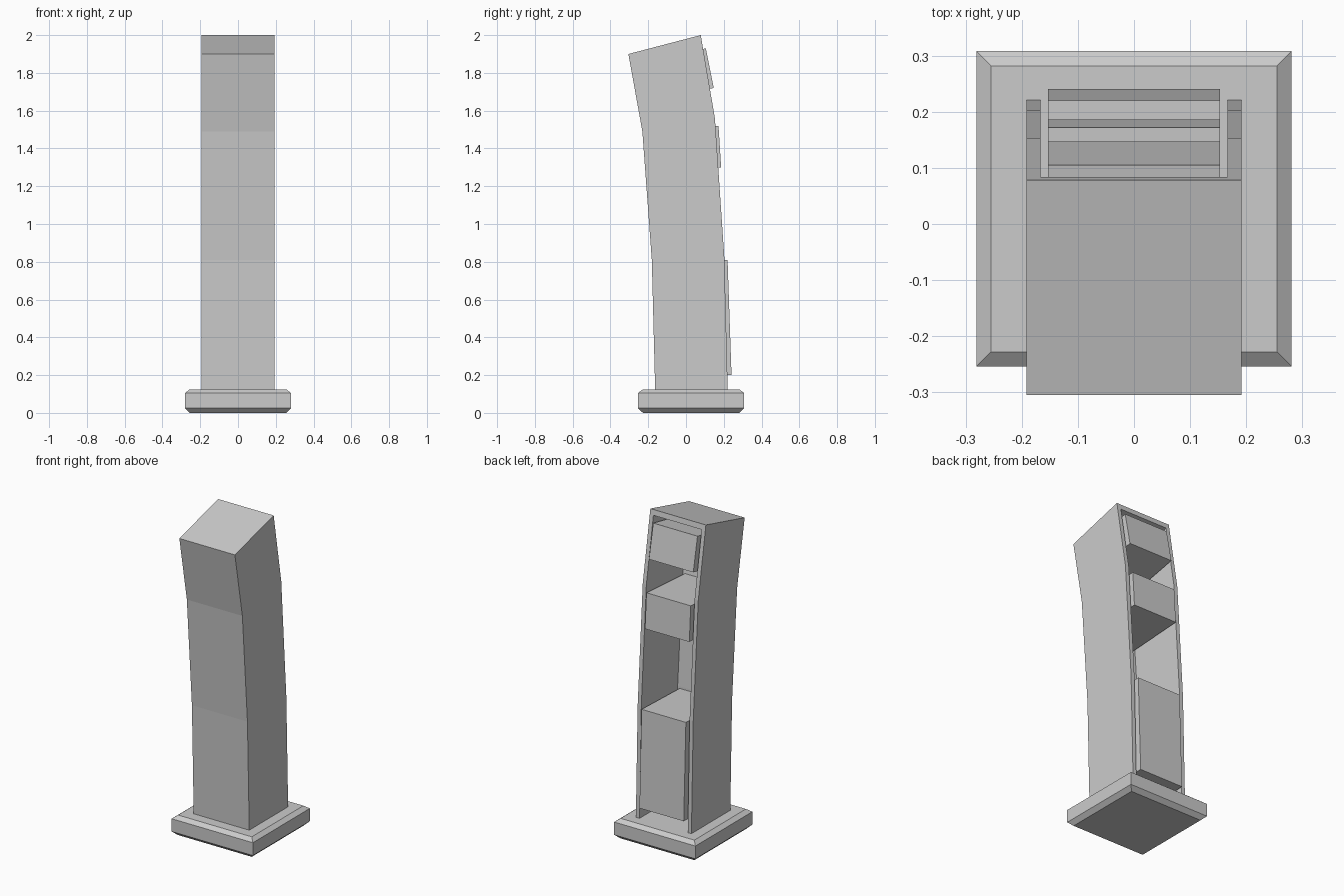
import bpy, bmesh
from mathutils import Vector

cube = bpy.data.objects.get("Cube")
if cube:
    bpy.data.objects.remove(cube, do_unlink=True)

grey = bpy.data.materials.new("light_grey")
grey.use_nodes = True
grey.diffuse_color = (0.6, 0.6, 0.6, 1)
grey.node_tree.nodes["Principled BSDF"].inputs["Base Color"].default_value = (0.6, 0.6, 0.6, 1)


def make_object(name, bm):
    bmesh.ops.recalc_face_normals(bm, faces=bm.faces)
    mesh = bpy.data.meshes.new(name)
    bm.to_mesh(mesh)
    bm.free()
    mesh.materials.append(grey)
    obj = bpy.data.objects.new(name, mesh)
    bpy.context.collection.objects.link(obj)
    return obj


def extrude_profile(name, profile, half_width):
    """Closed (y, z) outline extruded symmetrically along x."""
    bm = bmesh.new()
    face = bm.faces.new([bm.verts.new((-half_width, y, z)) for y, z in profile])
    new = bmesh.ops.extrude_face_region(bm, geom=[face])["geom"]
    verts = [v for v in new if isinstance(v, bmesh.types.BMVert)]
    bmesh.ops.translate(bm, verts=verts, vec=(2 * half_width, 0, 0))
    return make_object(name, bm)


# Chamfered base: stacked square rings, (half size, height)
bm = bmesh.new()
rings = []
for half, z in [(0.255, 0), (0.281, 0.025), (0.281, 0.105), (0.255, 0.125)]:
    rings.append([bm.verts.new((sx * half, 0.027 + sy * half, z))
                  for sx, sy in ((-1, -1), (1, -1), (1, 1), (-1, 1))])
for low, high in zip(rings, rings[1:]):
    for i in range(4):
        j = (i + 1) % 4
        bm.faces.new((low[i], low[j], high[j], high[i]))
bm.faces.new(rings[0])
bm.faces.new(rings[-1])
make_object("base", bm)

# Leaning hollow housing, open at the back and bottom
front = [(-0.163, 0.115), (-0.181, 0.81), (-0.231, 1.49), (-0.305, 1.90)]
back = [(0.078, 2.0), (0.153, 1.56), (0.203, 0.82), (0.221, 0.115)]
wall = 0.025
housing = extrude_profile("housing", front + back, 0.192)

inner = [(y + wall, z) for y, z in front]
inner[0] = (inner[0][0], 0.05)
inner[-1] = (inner[-1][0], inner[-1][1] - 0.03)
inner += [(0.3, 2.024), (0.3, 0.05)]
cutter = extrude_profile("housing_cutter", inner, 0.167)
cutter.hide_render = True

cut = housing.modifiers.new("hollow", 'BOOLEAN')
cut.operation = 'DIFFERENCE'
cut.solver = 'EXACT'
cut.object = cutter
bpy.context.view_layer.objects.active = housing
bpy.ops.object.modifier_apply(modifier=cut.name)
bpy.data.objects.remove(cutter, do_unlink=True)

# Blocks across the recess, square to the lean of their outer face
blocks = {
    "lower_block": ((0.241, 0.20), (0.220, 0.81)),
    "middle_block": ((0.186, 1.30), (0.172, 1.52)),
    "upper_block": ((0.147, 1.72), (0.105, 1.93)),
}
for name, (low, high) in blocks.items():
    low, high = Vector(low), Vector(high)
    up = (high - low).normalized()
    inward = Vector((-up.y, up.x)) * 0.38
    extrude_profile(name, [low, high, high + inward, low + inward], 0.153)
